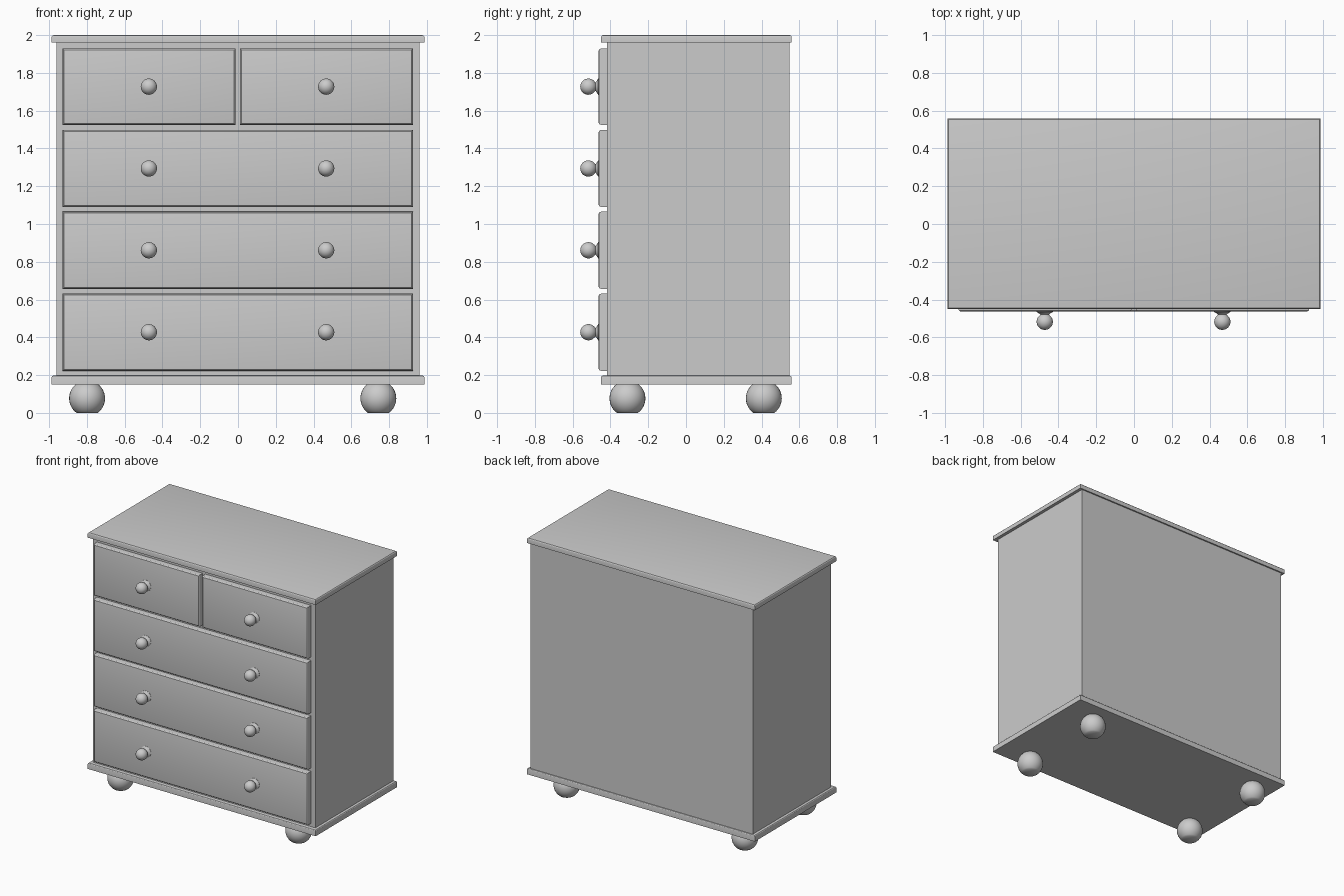
import bpy, bmesh, math
from mathutils import Matrix

if "Cube" in bpy.data.objects:
    bpy.data.objects.remove(bpy.data.objects["Cube"])


def finish(bm, name, angle=40):
    bmesh.ops.recalc_face_normals(bm, faces=bm.faces)
    me = bpy.data.meshes.new(name)
    bm.to_mesh(me)
    bm.free()
    ob = bpy.data.objects.new(name, me)
    bpy.context.collection.objects.link(ob)
    bpy.ops.object.select_all(action='DESELECT')
    ob.select_set(True)
    bpy.context.view_layer.objects.active = ob
    bpy.ops.object.shade_smooth_by_angle(angle=math.radians(angle))
    return ob


def box(name, x, y, z, bevel=0, side=None):
    """Box from (min, max) ranges; rounds the edges around one face."""
    bm = bmesh.new()
    bmesh.ops.create_cube(bm, size=1)
    for v in bm.verts:
        v.co = [r[0] if c < 0 else r[1] for c, r in zip(v.co, (x, y, z))]
    if bevel:
        bm.normal_update()
        face = max(bm.faces, key=lambda f: f.normal.dot(side))
        bmesh.ops.bevel(bm, geom=list(face.edges), offset=bevel, segments=3,
                        profile=0.5, affect='EDGES')
    return finish(bm, name, 25)


def turned(name, profile, matrix, steps=32):
    """Lathe a closed (radius, height) profile around local z."""
    bm = bmesh.new()
    vs = [bm.verts.new((r, 0, h)) for r, h in profile]
    es = [bm.edges.new(p) for p in zip(vs, vs[1:])]
    bmesh.ops.spin(bm, geom=vs + es, cent=(0, 0, 0), axis=(0, 0, 1),
                   angle=math.tau, steps=steps)
    bmesh.ops.remove_doubles(bm, verts=bm.verts, dist=1e-5)
    bmesh.ops.transform(bm, matrix=matrix, verts=bm.verts)
    return finish(bm, name)


UP, FRONT = (0, 0, 1), (0, -1, 0)

# Carcass with overhanging top and base boards
box("carcass", (-0.962, 0.962), (-0.418, 0.548), (0.19, 1.965))
box("top_board", (-0.987, 0.987), (-0.45, 0.559), (1.96, 2.0), 0.012, UP)
box("base_board", (-0.987, 0.987), (-0.45, 0.559), (0.15, 0.197), 0.01, UP)

# Drawer fronts: two small on top, three full width below
rows = [(1.525, 1.929), (1.09, 1.498), (0.657, 1.065), (0.223, 0.631)]
for i, z in enumerate(rows):
    spans = [(-0.928, -0.013), (0.011, 0.926)] if i == 0 else [(-0.928, 0.926)]
    for j, x in enumerate(spans):
        box(f"drawer_front_{i + 1}_{j + 1}", x, (-0.463, -0.41), z, 0.014, FRONT)

# Turned knobs: flared stem ending in a ball
ball_c, ball_r = 0.054, 0.043
knob = [(0, -0.005), (0.043, -0.005), (0.043, 0.002), (0.033, 0.008), (0.025, 0.014)]
knob += [(ball_r * math.sin(a), ball_c - ball_r * math.cos(a))
         for a in (math.radians(30 + 150 * k / 12) for k in range(12))]
knob.append((0, ball_c + ball_r))
to_front = Matrix.Rotation(math.radians(90), 4, 'X')
for i, z in enumerate((1.727, 1.294, 0.861, 0.427)):
    for side, x in (("left", -0.472), ("right", 0.467)):
        turned(f"knob_{side}_{i + 1}", knob,
               Matrix.Translation((x, -0.463, z)) @ to_front)

# Bun feet: balls cut flat at the floor and under the base
foot_r, foot_c = 0.095, 0.077
cut = math.acos(foot_c / foot_r)
foot = [(0, 0)]
foot += [(foot_r * math.sin(a), foot_c - foot_r * math.cos(a))
         for a in (cut + (math.pi - 2 * cut) * k / 14 for k in range(15))]
foot.append((0, 2 * foot_c))
for row, y in (("front", -0.31), ("back", 0.412)):
    for side, x in (("left", -0.799), ("right", 0.743)):
        turned(f"foot_{row}_{side}", foot, Matrix.Translation((x, y, 0)))
